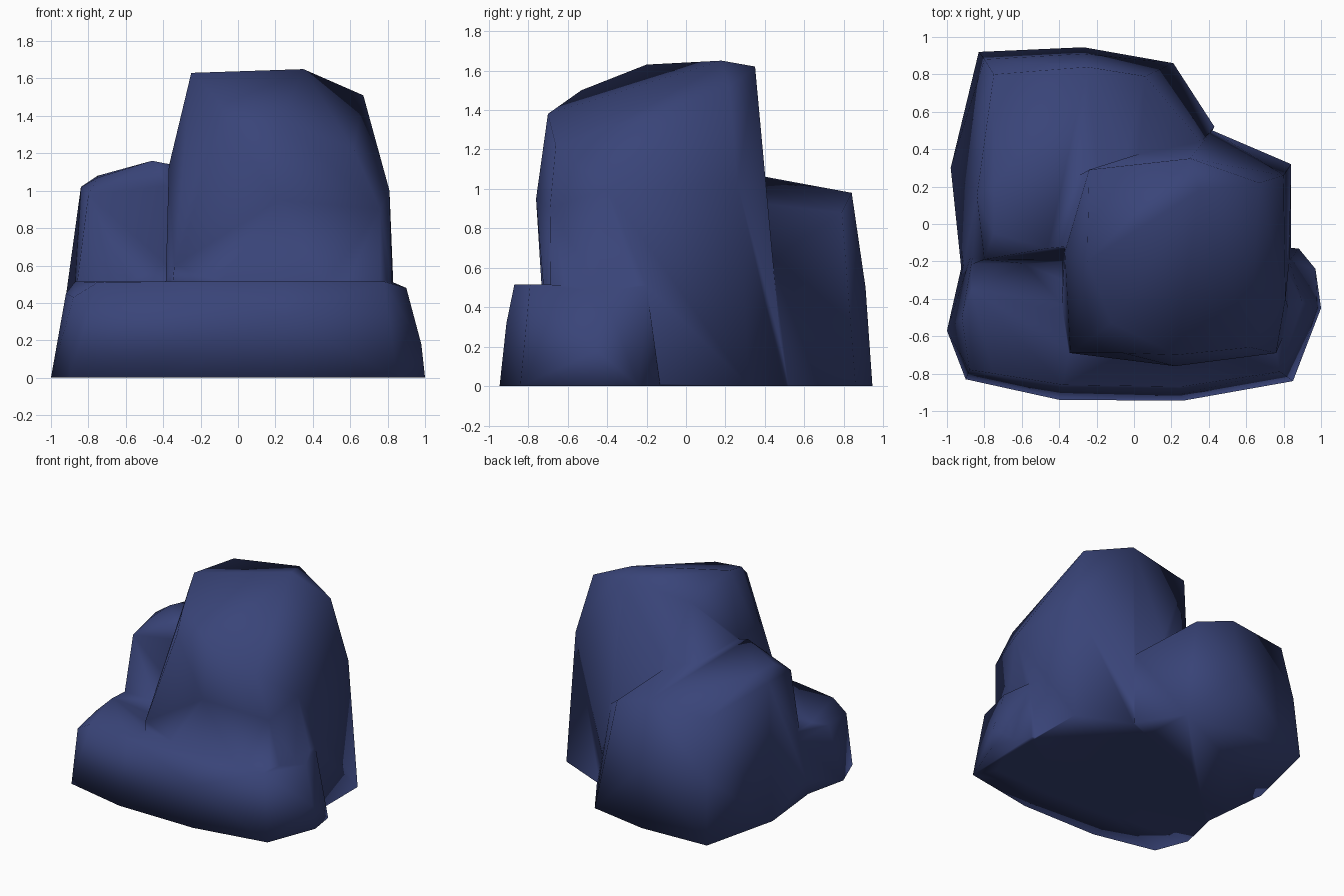
import bpy, bmesh

if "Cube" in bpy.data.objects:
    bpy.data.objects.remove(bpy.data.objects["Cube"])

mat = bpy.data.materials.new("slate_blue")
mat.diffuse_color = (0.041, 0.058, 0.19, 1)
mat.use_nodes = True
mat.node_tree.nodes["Principled BSDF"].inputs["Base Color"].default_value = mat.diffuse_color


def boulder(name, base, upper):
    """Faceted boulder: convex hull of a ground outline and upper corner points."""
    bm = bmesh.new()
    for x, y in base:
        bm.verts.new((x, y, 0))
    for p in upper:
        bm.verts.new(p)
    res = bmesh.ops.convex_hull(bm, input=bm.verts)
    junk = {v for v in res["geom_interior"] + res["geom_unused"]
            if isinstance(v, bmesh.types.BMVert)}
    bmesh.ops.delete(bm, geom=list(junk), context='VERTS')
    bmesh.ops.recalc_face_normals(bm, faces=bm.faces)
    me = bpy.data.meshes.new(name)
    bm.to_mesh(me)
    bm.free()
    me.materials.append(mat)
    ob = bpy.data.objects.new(name, me)
    bpy.context.collection.objects.link(ob)
    return ob


# tall boulder, top sloping down to the front
tall = boulder("rock_cluster",
    [(-0.4, 0.2), (0.42, 0.50), (0.84, 0.32), (0.84, -0.5), (0.76, -0.68), (0.22, -0.7), (-0.40, -0.66)],
    [(-0.24, 0.29, 1.56), (-0.25, -0.20, 1.63), (-0.12, -0.53, 1.5), (-0.06, -0.69, 1.37),
     (-0.37, -0.15, 1.13), (-0.34, -0.69, 0.6), (0.22, -0.76, 0.95), (0.23, -0.70, 1.38),
     (0.62, -0.66, 1.22), (0.76, -0.69, 0.9), (0.35, 0.18, 1.65), (0.30, 0.35, 1.62),
     (0.67, 0.22, 1.51), (0.80, 0.26, 1.03), (0.81, -0.4, 1.0), (0.36, 0.42, 0.66)])

# middle-height boulder at the back left
back = boulder("back_rock",
    [(-0.83, 0.92), (-0.27, 0.945), (0.21, 0.86), (0.43, 0.52), (0.3, -0.2), (-0.92, -0.27), (-0.98, 0.3)],
    [(-0.80, -0.19, 0.98), (-0.75, -0.05, 1.07), (-0.46, -0.13, 1.16), (-0.15, -0.1, 1.1),
     (-0.84, 0.15, 1.02), (-0.75, 0.2, 1.08), (-0.75, 0.8, 0.95), (-0.80, 0.88, 0.5),
     (-0.25, 0.84, 0.98), (-0.27, 0.91, 0.5), (0.06, 0.79, 0.88), (0.36, 0.44, 0.64)])

# low slab along the front
slab = boulder("front_slab",
    [(-1, -0.57), (-0.9, -0.83), (-0.4, -0.94), (0.26, -0.945), (0.85, -0.84), (1, -0.45),
     (0.97, -0.24), (0.88, -0.13), (-0.9, -0.13)],
    [(-0.92, -0.5, 0.45), (-0.88, -0.78, 0.43), (-0.75, -0.8, 0.51), (-0.87, -0.35, 0.515),
     (-0.38, -0.86, 0.515), (0.25, -0.87, 0.515), (0.25, -0.91, 0.32), (0.78, -0.79, 0.515),
     (0.98, -0.45, 0.18), (0.90, -0.42, 0.48), (0.83, -0.2, 0.51), (-0.85, -0.1, 0.515)])

# fuse the three boulders into one surface
bpy.context.view_layer.objects.active = tall
tall.select_set(True)
for part in (back, slab):
    mod = tall.modifiers.new("fuse", 'BOOLEAN')
    mod.operation = 'UNION'
    mod.solver = 'EXACT'
    mod.object = part
    bpy.ops.object.modifier_apply(modifier=mod.name)
    bpy.data.objects.remove(part)

# tidy and shade softly all over
bm = bmesh.new()
bm.from_mesh(tall.data)
bmesh.ops.remove_doubles(bm, verts=bm.verts, dist=0.02)
bmesh.ops.triangulate(bm, faces=bm.faces)
bm.to_mesh(tall.data)
bm.free()
for f in tall.data.polygons:
    f.use_smooth = True
    f.material_index = 0
